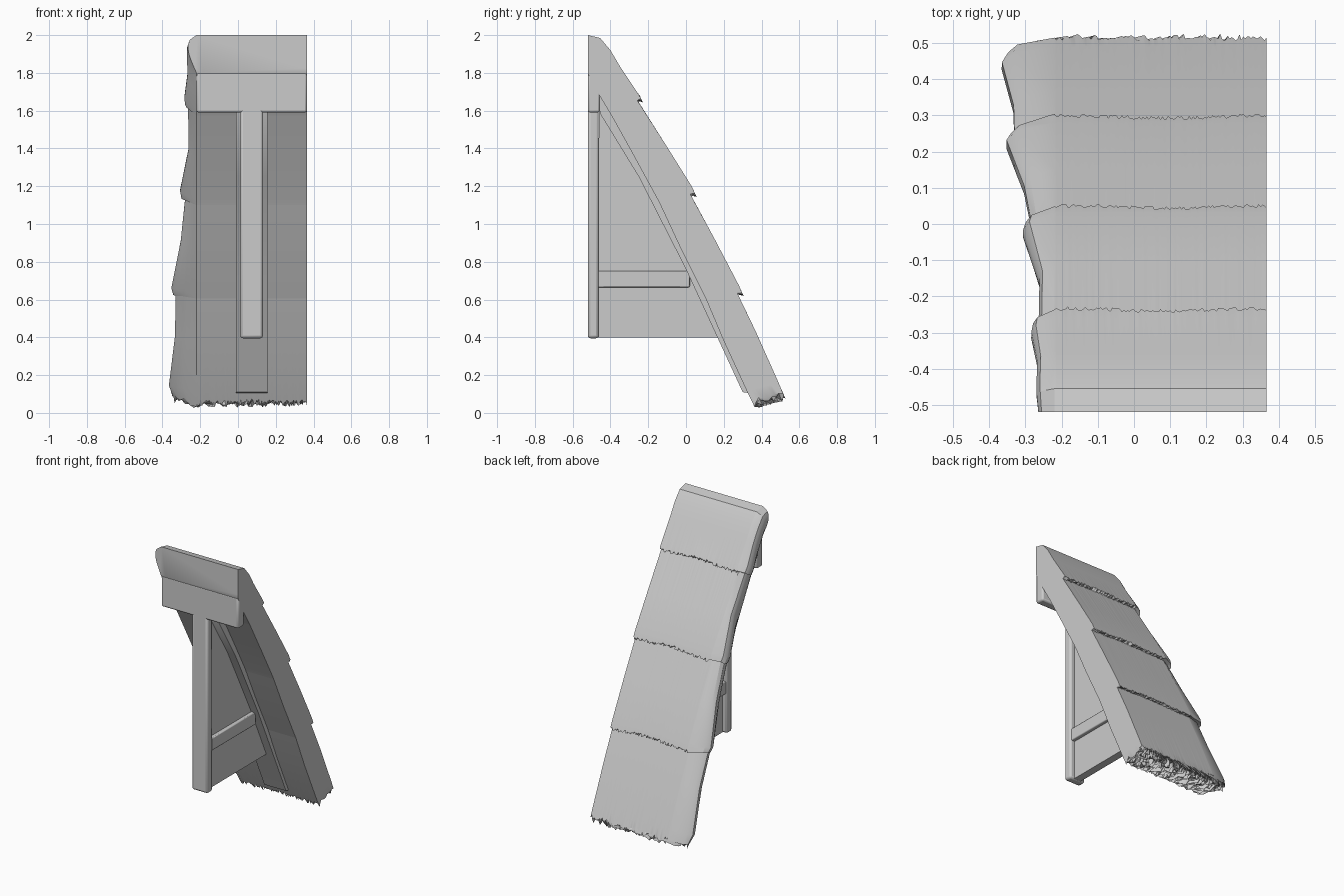
import bpy, bmesh, math, random
from mathutils import Vector

if "Cube" in bpy.data.objects:
    bpy.data.objects.remove(bpy.data.objects["Cube"])

random.seed(4)
XR, XL = 0.366, -0.22          # cut right end, inner left edge
NX, K = 110, 8                 # straw columns, depth rows


def finish(name, bm, angle):
    bmesh.ops.recalc_face_normals(bm, faces=bm.faces)
    me = bpy.data.meshes.new(name)
    bm.to_mesh(me)
    bm.free()
    ob = bpy.data.objects.new(name, me)
    bpy.context.collection.objects.link(ob)
    bpy.ops.object.select_all(action='DESELECT')
    bpy.context.view_layer.objects.active = ob
    ob.select_set(True)
    bpy.ops.object.shade_smooth_by_angle(angle=math.radians(angle))
    return ob


def prism(name, yz, x0, x1, bevel=0.0):
    """Side profile in y,z extruded along x."""
    bm = bmesh.new()
    a = [bm.verts.new((x0, y, z)) for y, z in yz]
    b = [bm.verts.new((x1, y, z)) for y, z in yz]
    bm.faces.new(a)
    bm.faces.new(b)
    for i in range(len(yz)):
        j = (i + 1) % len(yz)
        bm.faces.new((a[i], a[j], b[j], b[i]))
    ob = finish(name, bm, 35)
    if bevel:
        m = ob.modifiers.new("bevel", 'BEVEL')
        m.width, m.segments = bevel, 2
    return ob


def rect(y0, y1, z0, z1):
    return [(y0, z0), (y1, z0), (y1, z1), (y0, z1)]


# Thatch stations: outer y,z / inner y,z / left extent / outset trim / jag amount
S = [
    ((-0.52, 2.00), (-0.52, 1.80), 0.265, 0, 0),
    ((-0.455, 1.985), (-0.515, 1.79), 0.27, 0, 0),
    ((-0.40, 1.92), (-0.50, 1.76), 0.27, 0, 0),
    ((-0.35, 1.835), (-0.47, 1.70), 0.268, 0, 0),
    ((-0.26, 1.70), (-0.41, 1.60), 0.285, 0, 0),
    ((-0.238, 1.665), (-0.395, 1.575), 0.28, 0, 1),
    ((-0.243, 1.672), (-0.395, 1.575), 0.265, 0.12, 0.6),
    ((-0.10, 1.425), (-0.27, 1.35), 0.262, 0.05, 0),
    ((0.03, 1.20), (-0.15, 1.13), 0.308, 0, 0),
    ((0.046, 1.165), (-0.135, 1.10), 0.30, 0, 1),
    ((0.041, 1.172), (-0.135, 1.10), 0.28, 0.12, 0.6),
    ((0.16, 0.925), (-0.03, 0.875), 0.305, 0.05, 0),
    ((0.28, 0.675), (0.09, 0.635), 0.355, 0, 0),
    ((0.295, 0.64), (0.105, 0.605), 0.345, 0, 1),
    ((0.29, 0.647), (0.105, 0.605), 0.332, 0.12, 0.6),
    ((0.38, 0.43), (0.20, 0.38), 0.335, 0.05, 0),
    ((0.49, 0.16), (0.32, 0.12), 0.368, 0, 0),
    ((0.508, 0.115), (0.345, 0.07), 0.35, 0, 0),
]
down = Vector((0, 0.42, -0.9))


def point(s, u, d, slide=0.0):
    o, i, ext, trim, _ = s
    sx = XL - (ext + XL) * math.sin(math.pi * d ** 0.6)     # bulging left side
    dd = d + trim * (1 - d)
    x = XR + (sx - XR) * u
    return Vector((x, o[0] + (i[0] - o[0]) * dd, o[1] + (i[1] - o[1]) * dd)) + down * slide


# Outline of one cross-section: outer face, left side, underside, right cut
ring_uv = [(j, 0) for j in range(NX + 1)] + [(NX, k) for k in range(1, K)]
ring_uv += [(j, K) for j in range(NX, -1, -1)] + [(0, k) for k in range(K - 1, 0, -1)]
bm = bmesh.new()
rings = []
for s in S:
    ring = []
    for j, k in ring_uv:
        slide = 0.0
        if s[4] and k < 5 and 0 < j:
            slide = s[4] * (random.uniform(-0.008, 0.016) + 0.008 * math.cos(j * 0.06)) * (1 - k / 5)
        ring.append(bm.verts.new(point(s, j / NX, k / K, slide)))
    rings.append(ring)
n = len(ring_uv)
for a, b in zip(rings, rings[1:]):
    for i in range(n):
        j = (i + 1) % n
        bm.faces.new((a[i], a[j], b[j], b[i]))
bm.faces.new(rings[0])
# Ragged straw ends at the eave
grid = {uv: v for uv, v in zip(ring_uv, rings[-1])}
for k in range(K + 1):
    for j in range(NX + 1):
        slide = random.choice((random.uniform(-0.005, 0.03), random.uniform(0.0, 0.055)))
        if (j, k) in grid:
            grid[j, k].co += down * slide * 0.8
        else:
            grid[j, k] = bm.verts.new(point(S[-1], j / NX, k / K, slide))
for k in range(K):
    for j in range(NX):
        bm.faces.new((grid[j, k], grid[j + 1, k], grid[j + 1, k + 1], grid[j, k + 1]))
finish("thatch", bm, 32)

# Timber frame
prism("ridge_beam", rect(-0.52, -0.455, 1.59, 1.805), XL, XR, 0.012)
prism("post", rect(-0.52, -0.462, 0.395, 1.62), 0.012, 0.132, 0.014)
prism("brace", rect(-0.475, 0.02, 0.665, 0.752), 0.022, 0.122, 0.006)
inner = [(0.30, 0.11), (0.0, 0.76), (-0.25, 1.25), (-0.455, 1.585)]
outer = [(-0.455, 1.675), (-0.19, 1.235), (0.05, 0.725), (0.335, 0.105)]
prism("rafter", inner + outer, -0.01, 0.155)
# Gable panel filling the triangle behind the post
prism("gable_panel", [(-0.475, 0.398), (0.175, 0.398), (0.01, 0.76), (-0.24, 1.25), (-0.46, 1.61)],
      0.045, 0.098)
